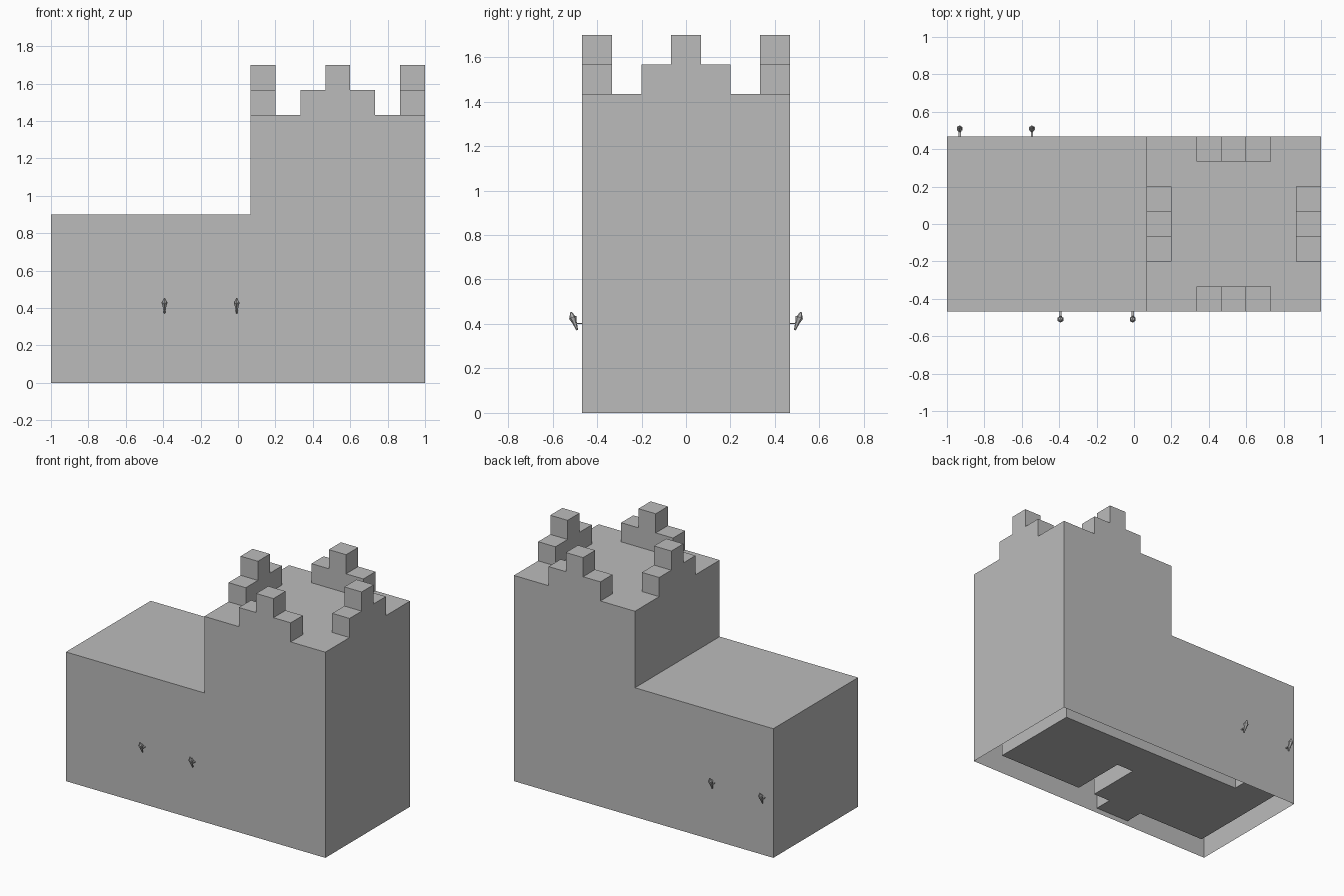
import bpy, bmesh, math
from mathutils import Matrix, Vector

cube = bpy.data.objects.get("Cube")
if cube:
    bpy.data.objects.remove(cube)

B = 2 / 15                      # one building block
LOW, HIGH = 6.75, 10.75         # hall and tower roof heights, in blocks

stone = bpy.data.materials.new("grey stone")
stone.use_nodes = True
grey = (0.5, 0.5, 0.5, 1)
stone.diffuse_color = grey
stone.node_tree.nodes["Principled BSDF"].inputs["Base Color"].default_value = grey


def finish(name, bm):
    mesh = bpy.data.meshes.new(name)
    bm.to_mesh(mesh)
    bm.free()
    mesh.materials.append(stone)
    obj = bpy.data.objects.new(name, mesh)
    bpy.context.collection.objects.link(obj)
    return obj


def prism(name, outline, axis, start, end, open_bottom=True):
    """Extrude an outline in block units along an axis."""
    place = {"x": lambda p, d: (d, p[0], p[1]),
             "y": lambda p, d: (p[0], d, p[1]),
             "z": lambda p, d: (p[0], p[1], d)}[axis]
    bm = bmesh.new()
    rings = [[bm.verts.new(Vector(place(p, d)) * B) for p in outline] for d in (start, end)]
    for ring in rings:
        bm.faces.new(ring)
    n = len(outline)
    for i in range(n):
        j = (i + 1) % n
        bm.faces.new((rings[0][i], rings[0][j], rings[1][j], rings[1][i]))
    bmesh.ops.recalc_face_normals(bm, faces=bm.faces)
    if open_bottom:
        under = [f for f in bm.faces if f.normal.z < -0.9]
        bmesh.ops.delete(bm, geom=under, context="FACES")
    return finish(name, bm)


# Outer walls and roofs of the hall and tower, open underneath
prism("outer_walls", [(-7.5, 0), (7.5, 0), (7.5, HIGH), (0.5, HIGH), (0.5, LOW), (-7.5, LOW)],
      "y", -3.5, 3.5)

# Inner rooms with two doorways and a passage beside the dividing wall
prism("inner_rooms", [(-6.5, -2.5), (-2.5, -2.5), (-2.5, -3.48), (-0.5, -3.48), (-0.5, -2.5),
                      (0.5, -2.5), (0.5, 0.5), (1.5, 0.5), (1.5, -2.5), (6.5, -2.5),
                      (6.5, 2.5), (-4.5, 2.5), (-4.5, 3.48), (-6.5, 3.48)],
      "z", 0.25, 5.75, open_bottom=False)


# Stepped battlements, one in the middle of each tower side
def steps(c):
    h = HIGH
    return [(c - 1.5, h), (c + 1.5, h), (c + 1.5, h + 1), (c + 0.5, h + 1), (c + 0.5, h + 2),
            (c - 0.5, h + 2), (c - 0.5, h + 1), (c - 1.5, h + 1)]


for name, centre, axis, start in (("front_battlement", 4, "y", -3.5), ("back_battlement", 4, "y", 2.5),
                                  ("right_battlement", 0, "x", 0.5), ("left_battlement", 0, "x", 6.5)):
    prism(name, steps(centre), axis, start, start + 1)


# Wall torches: tapered handle, cup and flame leaning out, held by a thin bracket
def torch(name, x, side):
    bm = bmesh.new()
    lean = (Matrix.Translation((x, side * 0.489, 0.372))
            @ Matrix.Rotation(-side * math.radians(20), 4, "X"))
    for low, high, r1, r2 in ((0, 0.04, 0.004, 0.011), (0.04, 0.062, 0.011, 0.018),
                              (0.062, 0.086, 0.014, 0.004)):
        bmesh.ops.create_cone(bm, cap_ends=True, segments=6, radius1=r1, radius2=r2,
                              depth=high - low,
                              matrix=lean @ Matrix.Translation((0, 0, (low + high) / 2)))
    bmesh.ops.create_cube(bm, size=1, matrix=Matrix.Translation((x, side * 0.482, 0.402))
                          @ Matrix.Diagonal((0.012, 0.032, 0.005, 1)))
    finish(name, bm)


for label, side, spots in (("front", -1, (-0.393, -0.007)), ("back", 1, (-0.932, -0.546))):
    for number, x in enumerate(spots, 1):
        torch(f"{label}_torch_{number}", x, side)
